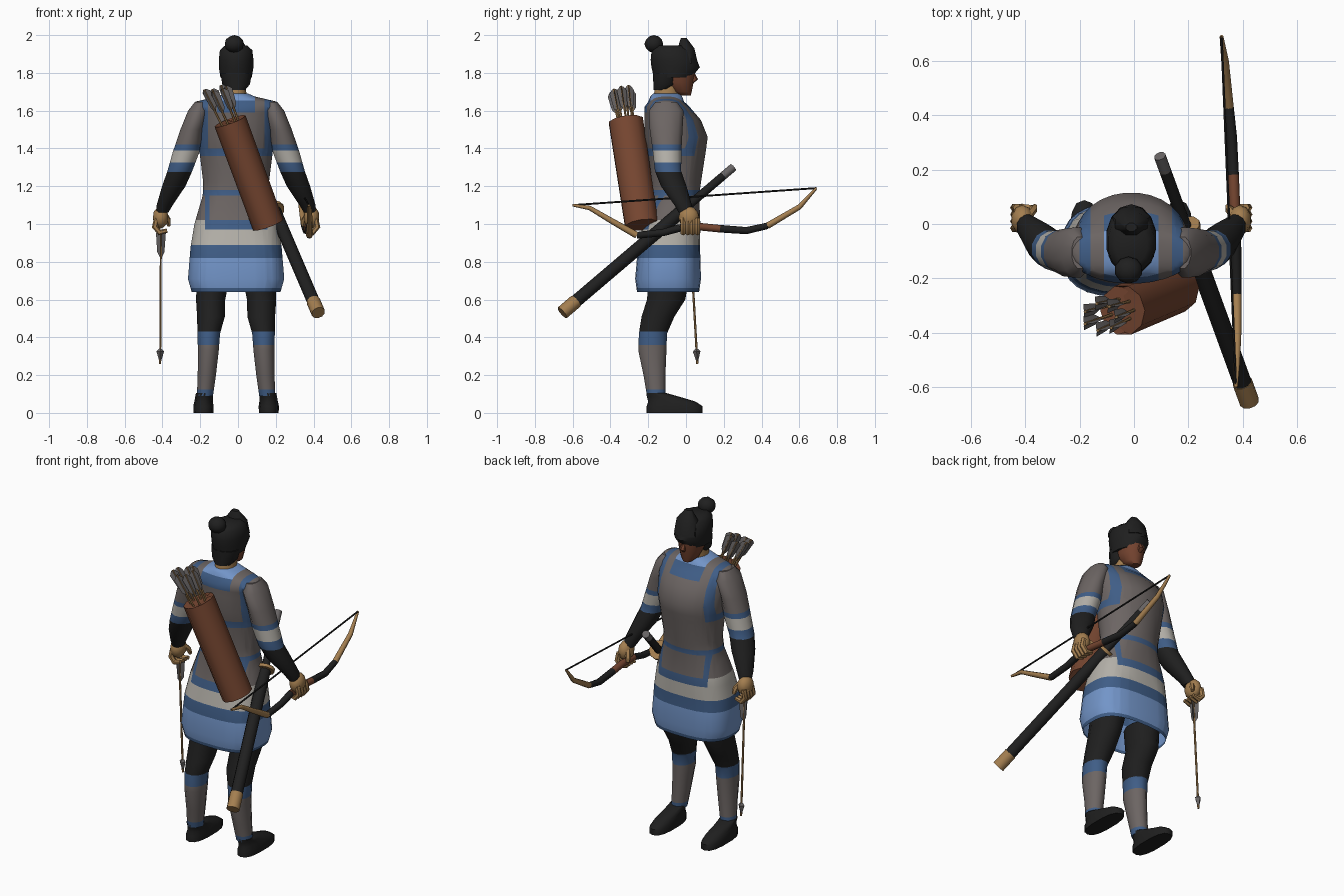
import bpy, bmesh, math, random
from mathutils import Vector

if "Cube" in bpy.data.objects:
    bpy.data.objects.remove(bpy.data.objects["Cube"])
random.seed(3)
CX = -0.01  # body centre line

COLOURS = {
    "taupe_armour": (0.15, 0.13, 0.125), "pale_cloth": (0.45, 0.43, 0.39),
    "light_blue": (0.17, 0.30, 0.58), "dark_blue": (0.05, 0.11, 0.24),
    "black": (0.014, 0.014, 0.014), "brown_leather": (0.18, 0.061, 0.03),
    "tan": (0.37, 0.21, 0.08), "steel": (0.14, 0.13, 0.13),
    "face_brown": (0.17, 0.055, 0.028)}
MATS = {}
for key, rgb in COLOURS.items():
    m = bpy.data.materials.new(key)
    m.use_nodes = True
    m.diffuse_color = (*rgb, 1)
    bsdf = m.node_tree.nodes["Principled BSDF"]
    bsdf.inputs["Base Color"].default_value = (*rgb, 1)
    bsdf.inputs["Roughness"].default_value = 0.8
    MATS[key] = m


def finish(name, bm, colour, angle=50, cuts=(), rule=None):
    """Cut colour borders, assign materials and link the object."""
    for axis, values in cuts:
        no = Vector((axis == "x", 0, axis == "z"))
        for v in values:
            geom = bm.verts[:] + bm.edges[:] + bm.faces[:]
            bmesh.ops.bisect_plane(bm, geom=geom, dist=1e-4, plane_co=no * v, plane_no=no)
    bmesh.ops.recalc_face_normals(bm, faces=bm.faces)
    me = bpy.data.meshes.new(name)
    names = list(COLOURS) if rule else [colour]
    for n in names:
        me.materials.append(MATS[n])
    for f in bm.faces:
        f.smooth = True
        if rule:
            f.material_index = names.index(rule(f.calc_center_median()))
    bm.to_mesh(me)
    bm.free()
    me.set_sharp_from_angle(angle=math.radians(angle))
    ob = bpy.data.objects.new(name, me)
    bpy.context.scene.collection.objects.link(ob)
    return ob


def skin(rings, caps):
    bm = bmesh.new()
    loops = [[bm.verts.new(p) for p in r] for r in rings]
    n = len(loops[0])
    for a, b in zip(loops, loops[1:]):
        for i in range(n):
            bm.faces.new((a[i], a[(i + 1) % n], b[(i + 1) % n], b[i]))
    for end, use in zip((loops[0], loops[-1]), caps):
        if use:
            bm.faces.new(end)
    return bm


def loft(name, rings, colour=None, n=12, caps=(1, 1), side=1, **kw):
    """Stacked level rings: offset x, y, z, half width, half depth, squareness."""
    out = []
    for dx, cy, z, rx, ry, *p in rings:
        e = 2 / (p[0] if p else 2)
        ring = []
        for i in range(n):
            a = math.tau * (i + 0.5) / n
            c, s = math.cos(a), math.sin(a)
            ring.append((CX + side * dx + rx * math.copysign(abs(c) ** e, c),
                         cy + ry * math.copysign(abs(s) ** e, s), z))
        out.append(ring)
    return finish(name, skin(out, caps), colour, **kw)


def tube(name, pts, radii, colour, n=8, star=1.0, caps=(1, 1), flat=1.0, **kw):
    """Tapered tube along a path; star < 1 pulls in every other vertex."""
    pts = [Vector(p) for p in pts]
    whole = pts[-1] - pts[0]
    ref = Vector([0, 0, 0])
    ref[min(range(3), key=lambda k: abs(whole[k]))] = 1
    rings = []
    for i, p in enumerate(pts):
        t = (pts[min(i + 1, len(pts) - 1)] - pts[max(i - 1, 0)]).normalized()
        u = t.cross(ref).normalized()
        v = t.cross(u)
        rings.append([p + radii[i] * (star if j % 2 else 1) *
                      (u * math.cos(math.tau * j / n) * flat + v * math.sin(math.tau * j / n))
                      for j in range(n)])
    return finish(name, skin(rings, caps), colour, **kw)


def ball(name, loc, scale, colour):
    bm = bmesh.new()
    bmesh.ops.create_icosphere(bm, subdivisions=2, radius=1)
    for v in bm.verts:
        v.co = Vector(loc) + Vector(a * b for a, b in zip(v.co, scale))
    return finish(name, bm, colour)


# Coat: armoured torso and flared skirt
def coat_rule(c):
    u, z, back = abs(c.x - CX), c.z, c.y < -0.1
    if z < 0.66 or 0.82 < z < 0.89:
        return "dark_blue"
    if z < 0.82:
        return "light_blue"
    if z < 0.97:
        return "pale_cloth"
    if z < 1.15:
        if u > 0.165:
            return "pale_cloth" if z < 1.02 else "taupe_armour"
        return "dark_blue" if z < 1.02 or u > 0.14 else "taupe_armour"
    if z < 1.18 or (1.36 < z < 1.4 and (back or u > 0.15)):
        return "dark_blue"
    if z > 1.655 and u < 0.1:
        return "light_blue"
    if (z > 1.36 and 0.15 < u < 0.19) or (z > 1.59 and u < 0.1):
        return "dark_blue"
    return "taupe_armour"


xs = [CX + s * u for u in (0.1, 0.14, 0.15, 0.165, 0.19) for s in (-1, 1)]
loft("coat", [
    (0, -0.095, 0.64, 0.236, 0.165, 2.8), (0, -0.095, 0.71, 0.256, 0.175, 2.8),
    (0, -0.09, 0.88, 0.242, 0.165, 2.7), (0, -0.075, 1.0, 0.222, 0.152, 2.5),
    (0, -0.06, 1.15, 0.178, 0.13, 2.2), (0, -0.055, 1.22, 0.175, 0.135),
    (0, -0.05, 1.38, 0.195, 0.155), (0, -0.052, 1.46, 0.208, 0.168),
    (0, -0.07, 1.55, 0.218, 0.15), (0, -0.1, 1.62, 0.234, 0.12),
    (0, -0.105, 1.648, 0.215, 0.095), (0, -0.105, 1.675, 0.1, 0.085),
    (0, -0.105, 1.69, 0.065, 0.07)], n=28, caps=(0, 1),
    cuts=(("z", (0.66, 0.82, 0.89, 0.97, 1.02, 1.18, 1.36, 1.4, 1.59, 1.655)), ("x", xs)),
    rule=coat_rule)


# Limbs, built once per side
def sleeve_rule(c):
    z = c.z
    if z > 1.42:
        return "taupe_armour"
    if z < 1.275:
        return "black"
    return "pale_cloth" if 1.325 < z < 1.39 else "dark_blue"


def leg_rule(c):
    z = c.z
    if z > 0.43:
        return "black"
    return "taupe_armour" if 0.125 < z < 0.36 else "dark_blue"


for s, tag in ((1, "left"), (-1, "right")):
    loft(tag + "_arm", [
        (0.19, -0.105, 1.645, 0.03, 0.06), (0.2, -0.105, 1.6, 0.056, 0.095),
        (0.235, -0.105, 1.5, 0.062, 0.09), (0.265, -0.1, 1.38, 0.073, 0.078),
        (0.298, -0.095, 1.28, 0.068, 0.072), (0.33, -0.065, 1.2, 0.064, 0.07),
        (0.378, -0.015, 1.1, 0.044, 0.048), (0.39, 0.0, 1.06, 0.032, 0.04)], side=s,
        cuts=(("z", (1.42, 1.39, 1.325, 1.275)),), rule=sleeve_rule)
    loft(tag + "_leg", [
        (0.12, -0.09, 0.72, 0.09, 0.11), (0.135, -0.105, 0.6, 0.08, 0.105),
        (0.133, -0.148, 0.51, 0.076, 0.09), (0.145, -0.175, 0.42, 0.062, 0.077),
        (0.147, -0.178, 0.33, 0.057, 0.077), (0.155, -0.167, 0.2, 0.05, 0.06),
        (0.165, -0.158, 0.09, 0.044, 0.05)], side=s,
        cuts=(("z", (0.43, 0.36, 0.125)),), rule=leg_rule)
    loft(tag + "_boot", [
        (0.173, -0.06, 0, 0.053, 0.148, 2.6), (0.173, -0.06, 0.035, 0.055, 0.148, 2.6),
        (0.172, -0.075, 0.06, 0.05, 0.125, 2.4), (0.17, -0.12, 0.085, 0.048, 0.087),
        (0.167, -0.157, 0.105, 0.047, 0.053)], "black", side=s, n=14)
    # Hand: palm, four curled fingers and a thumb
    ball(tag + "_palm", (CX + s * 0.4, 0.015, 1.035), (0.042, 0.055, 0.06), "tan")
    for k in range(4):
        y = -0.015 + 0.025 * k
        x = CX + s * 0.4
        tube(f"{tag}_finger_{k + 1}", [(x + s * 0.02, y, 1.03), (x + s * 0.03, y, 0.985),
             (x + s * 0.005, y, 0.955), (x - s * 0.035, y, 0.965)],
             [0.015, 0.016, 0.016, 0.011], "tan", n=6)
    tube(tag + "_thumb", [(x - s * 0.02, 0.03, 1.05), (x - s * 0.04, 0.055, 1.02),
         (x - s * 0.045, 0.065, 0.99)], [0.017, 0.016, 0.01], "tan", n=6)

# Head: neck, face, nose, hair cap, nape, front tuft and topknot
loft("neck", [(0, -0.105, 1.64, 0.07, 0.075), (0, -0.1, 1.7, 0.055, 0.07),
              (0, -0.09, 1.77, 0.055, 0.07)], "tan")
loft("face", [(0, 0.0, 1.68, 0.025, 0.025), (0, -0.025, 1.7, 0.048, 0.055),
              (0, -0.045, 1.75, 0.066, 0.085), (0, -0.05, 1.8, 0.075, 0.098),
              (0, -0.05, 1.86, 0.075, 0.1)], "face_brown", n=14)
tube("nose", [(CX, 0.025, 1.82), (CX, 0.047, 1.765), (CX, 0.03, 1.75)],
     [0.008, 0.017, 0.01], "face_brown", n=6)
loft("hair", [(0, -0.07, 1.775, 0.085, 0.1), (0, -0.055, 1.83, 0.094, 0.128),
              (0, -0.065, 1.87, 0.094, 0.122), (0, -0.072, 1.92, 0.088, 0.11),
              (0, -0.075, 1.945, 0.06, 0.075)], "black", n=14)
loft("nape_hair", [(0, -0.12, 1.71, 0.05, 0.055), (0, -0.11, 1.74, 0.076, 0.065),
                   (0, -0.1, 1.8, 0.086, 0.078)], "black")
loft("front_tuft", [(0, 0.005, 1.85, 0.075, 0.063), (0, 0.0, 1.93, 0.065, 0.048),
                    (0, -0.012, 1.985, 0.022, 0.016)], "black", n=8)
ball("topknot", (-0.02, -0.17, 1.953), (0.052, 0.05, 0.047), "black")


# Arrows: shaft, three-vaned fletching and optional head
def arrow(name, tail, tip, vane, head):
    tail, tip = Vector(tail), Vector(tip)
    d = (tip - tail).normalized()
    tube(name + "_shaft", [tail, tip], [0.006, 0.006], "tan", n=6)
    tube(name + "_fletching", [tail, tail + d * 0.02, tail + d * vane * 0.8, tail + d * vane],
         [0.012, 0.03, 0.022, 0.004], "steel", n=6, star=0.12, angle=20)
    if head:
        tube(name + "_head", [tip - d * 0.08, tip - d * 0.065, tip],
             [0.006, 0.02, 0.001], "steel", n=4, angle=20)


arrow("held_arrow", (-0.408, 0.02, 0.97), (-0.412, 0.06, 0.26), 0.15, True)

# Quiver and its bundle of arrows
q_top, q_low = Vector((-0.042, -0.318, 1.545)), Vector((0.16, -0.235, 0.995))
axis = (q_top - q_low).normalized()
tube("quiver", [q_low, q_top, q_top - axis * 0.03], [0.092, 0.095, 0.082],
     "brown_leather", n=10, flat=0.92)
for k in range(7):
    a = math.tau * k / 7
    off = Vector((math.cos(a), math.sin(a) * 0.9, 0.3 * math.cos(a))) * 0.05
    tail = q_top + axis * (0.2 + random.uniform(-0.03, 0.01)) + off * 1.15 + Vector((-0.02, 0, 0))
    arrow(f"quiver_arrow_{k + 1}", tail, q_top - axis * 0.1 + off * 0.8, 0.13, False)

# Sheathed sword
s_tip, s_end = Vector((0.425, -0.655, 0.53)), Vector((0.095, 0.25, 1.3))
for name, a, b, r, col in (("scabbard_tip", 0, 0.08, 0.037, "tan"),
                           ("scabbard", 0.08, 0.7, 0.034, "black"),
                           ("sword_guard", 0.7, 0.715, 0.055, "tan"),
                           ("sword_grip", 0.715, 0.94, 0.022, "black"),
                           ("sword_pommel", 0.94, 1, 0.022, "steel")):
    tube(name, [s_tip.lerp(s_end, a), s_tip.lerp(s_end, b)], [r, r], col, n=10)

# Bow: recurved limbs in gold tan and black, leather grip, string
bow = [(0.375, -0.6, 1.1), (0.378, -0.51, 1.085), (0.38, -0.4, 1.02), (0.378, -0.26, 0.94),
       (0.376, -0.12, 0.955), (0.374, -0.03, 0.98), (0.37, 0.08, 0.985), (0.366, 0.18, 0.975),
       (0.36, 0.32, 0.965), (0.35, 0.43, 0.99), (0.335, 0.6, 1.09), (0.322, 0.69, 1.19)]
width = [0.007, 0.012, 0.015, 0.018, 0.019, 0.02, 0.02, 0.02, 0.019, 0.017, 0.014, 0.007]
for name, a, b, col in (("bow_rear_tip", 0, 3, "tan"), ("bow_rear_limb", 3, 5, "black"),
                        ("bow_grip", 5, 7, "brown_leather"), ("bow_front_limb", 7, 9, "black"),
                        ("bow_front_tip", 9, 11, "tan")):
    tube(name, bow[a:b + 1], width[a:b + 1], col)
tube("bow_string", [bow[0], bow[-1]], [0.005, 0.005], "black", n=6)
